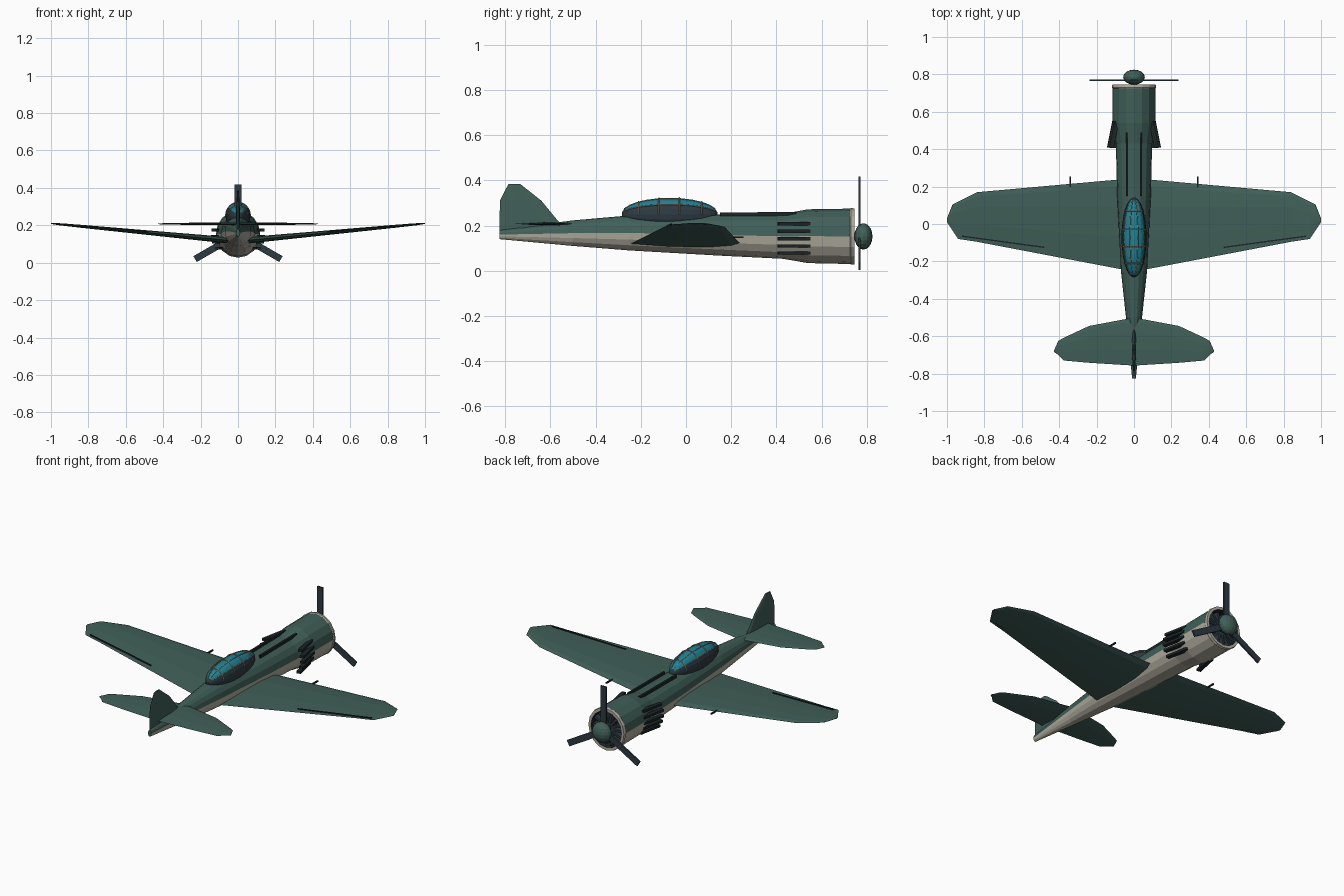
import bpy, bmesh, math
from mathutils import Vector, Matrix

old = bpy.data.objects.get("Cube")
if old:
    bpy.data.objects.remove(old, do_unlink=True)


def material(name, rgb):
    m = bpy.data.materials.new(name)
    m.use_nodes = True
    m.diffuse_color = (*rgb, 1)
    m.node_tree.nodes["Principled BSDF"].inputs["Base Color"].default_value = (*rgb, 1)
    return m


GREEN = material("dark_green", (0.052, 0.115, 0.098))
CREAM = material("belly_cream", (0.44, 0.42, 0.35))
METAL = material("blade_slate", (0.026, 0.042, 0.054))
BLACK = material("exhaust_black", (0.012, 0.018, 0.020))
GLASS = material("canopy_glass", (0.015, 0.22, 0.29))
TAN = material("frame_tan", (0.30, 0.26, 0.19))


def finish(name, bm, mats):
    bmesh.ops.recalc_face_normals(bm, faces=bm.faces)
    mesh = bpy.data.meshes.new(name)
    bm.to_mesh(mesh)
    bm.free()
    for m in mats:
        mesh.materials.append(m)
    ob = bpy.data.objects.new(name, mesh)
    bpy.context.collection.objects.link(ob)
    return ob


def loft(name, rings, mats, rule=None):
    """Skin closed rings of points; rule(section, side) picks the material."""
    bm = bmesh.new()
    rows = [[bm.verts.new(p) for p in ring] for ring in rings]
    n = len(rows[0])
    for s in range(len(rows) - 1):
        for i in range(n):
            j = (i + 1) % n
            f = bm.faces.new((rows[s][i], rows[s][j], rows[s + 1][j], rows[s + 1][i]))
            f.material_index = rule(s, i) if rule else 0
    for s, row in ((0, rows[0]), (len(rows) - 1, rows[-1])):
        f = bm.faces.new(row)
        f.material_index = rule(s, 0) if rule else 0
    return finish(name, bm, mats)


def ellipse(y, zc, rx, rz, n):
    return [(rx * math.cos(math.tau * i / n), y, zc + rz * math.sin(math.tau * i / n))
            for i in range(n)]


def airfoil(lead, trail, half):
    """Points (chord position, thickness) of a simple wing section."""
    shape = ((0.08, 0.6), (0.3, 1), (0.65, 0.75))
    top = [(lead + (trail - lead) * t, half * h) for t, h in shape]
    return [(lead, 0)] + top + [(trail, 0)] + [(c, -h) for c, h in reversed(top)]


def bar(name, p, q, width, depth, normal, mat):
    """Box from p to q, with its depth along the normal."""
    p, q = Vector(p), Vector(q)
    d = (q - p).normalized()
    side = Vector(normal).cross(d).normalized()
    rot = Matrix((side, d.cross(side), d)).transposed().to_4x4()
    bm = bmesh.new()
    bmesh.ops.create_cube(bm, size=1, matrix=Matrix.Translation((p + q) / 2) @ rot
                          @ Matrix.Diagonal((width, depth, (q - p).length, 1)))
    return finish(name, bm, [mat])


def tube(name, pts, radius, mat):
    cu = bpy.data.curves.new(name, "CURVE")
    cu.dimensions = "3D"
    cu.bevel_depth = radius
    cu.bevel_resolution = 0
    sp = cu.splines.new("POLY")
    sp.points.add(len(pts) - 1)
    for pt, co in zip(sp.points, pts):
        pt.co = (*co, 1)
    cu.materials.append(mat)
    ob = bpy.data.objects.new(name, cu)
    bpy.context.collection.objects.link(ob)
    bpy.ops.object.select_all(action="DESELECT")
    ob.select_set(True)
    bpy.context.view_layer.objects.active = ob
    bpy.ops.object.convert(target="MESH")


# Fuselage and cowling: y, bottom, top, half width; last rows turn into the intake
SIDES = 16
body = [(-0.825, 0.14, 0.18, 0.010), (-0.5, 0.11, 0.223, 0.043),
        (-0.25, 0.09, 0.245, 0.070), (0.15, 0.067, 0.25, 0.090),
        (0.43, 0.053, 0.252, 0.097), (0.54, 0.034, 0.272, 0.115),
        (0.725, 0.03, 0.275, 0.115), (0.73, 0.027, 0.278, 0.119),
        (0.745, 0.029, 0.276, 0.116), (0.745, 0.046, 0.259, 0.1),
        (0.69, 0.046, 0.259, 0.1)]


def body_rule(s, i):
    if s >= 9:
        return 2
    return 1 if s >= 6 or i >= SIDES // 2 else 0


loft("fuselage", [ellipse(y, (b + t) / 2, w, (t - b) / 2, SIDES) for y, b, t, w in body],
     [GREEN, CREAM, BLACK], body_rule)


# Main wing and tailplane: x, leading edge, trailing edge, half thickness
def span(name, stations, z0, rise):
    full = [(-x, *r) for x, *r in reversed(stations)] + stations[1:]
    loft(name, [[(x, y, z0 + rise * abs(x) + h) for y, h in airfoil(a, b, t)]
                for x, a, b, t in full], [GREEN])


span("main_wing", [(0, 0.245, -0.255, 0.018), (0.84, 0.17, -0.095, 0.008),
                   (0.94, 0.12, -0.08, 0.006), (0.97, 0.105, -0.035, 0.005),
                   (1.0, 0.03, 0.01, 0.002)], 0.115, 0.095)
span("tailplane", [(0, -0.5, -0.757, 0.008), (0.24, -0.545, -0.742, 0.006),
                   (0.375, -0.608, -0.73, 0.004), (0.405, -0.625, -0.7, 0.003),
                   (0.427, -0.675, -0.685, 0.002)], 0.208, 0)

# Tail fin: z, leading edge, trailing edge, half thickness
fin = [(0.16, -0.5, -0.825, 0.012), (0.225, -0.57, -0.825, 0.012),
       (0.31, -0.64, -0.823, 0.009), (0.36, -0.703, -0.798, 0.006),
       (0.385, -0.735, -0.785, 0.004)]
loft("tail_fin", [[(h, y, z) for y, h in airfoil(a, b, t)] for z, a, b, t in fin], [GREEN])

# Canopy: navy sill with glazed top
CY, CZ, RX, RY, RZ, CN = -0.072, 0.25, 0.067, 0.213, 0.073, 20


def canopy_ring(y, grow=0.0):
    k = math.sqrt(max(0, 1 - ((y - CY) / RY) ** 2))
    return ellipse(y, CZ, RX * k + grow, RZ * k + grow, CN)


ys = [CY - RY * math.cos(math.pi * (0.03 + 0.94 * i / 12)) for i in range(13)]
loft("canopy", [canopy_ring(y) for y in ys], [METAL, GLASS],
     lambda s, i: 1 if 2 <= i < 8 and 0 < s < 11 else 0)
for k, y in enumerate((-0.21, -0.12, -0.03, 0.07)):
    tube(f"canopy_hoop_{k}", canopy_ring(y, 0.001)[:CN // 2 + 1], 0.003, TAN)
for i in (2, 4, 6, 8):
    tube(f"canopy_rail_{i}", [canopy_ring(y, 0.001)[i] for y in ys[1:-1]], 0.0025, TAN)

# Propeller, spinner and shaft
HUB = Vector((0, 0.768, 0.152))
bm = bmesh.new()
bmesh.ops.create_uvsphere(bm, u_segments=16, v_segments=10, radius=1,
                          matrix=Matrix.Translation((0, 0.785, 0.152))
                          @ Matrix.Diagonal((0.058, 0.04, 0.058, 1)))
finish("spinner", bm, [GREEN])
bar("propeller_shaft", (0, 0.69, 0.152), (0, 0.78, 0.152), 0.035, 0.035, (0, 0, 1), METAL)
for k in range(3):
    a = math.pi / 2 + math.tau * k / 3
    d = Vector((math.cos(a), 0, math.sin(a)))
    bar(f"propeller_blade_{k}", HUB + d * 0.03, HUB + d * 0.265, 0.036, 0.009, (0, 1, 0), METAL)

# Radial engine cylinders inside the intake
for k in range(14):
    a = math.tau * k / 14
    d = Vector((math.cos(a), 0, math.sin(a)))
    c = Vector((0, 0.71, 0.152))
    bar(f"engine_cylinder_{k}", c + d * 0.015, c + d * 0.099, 0.013, 0.03, (0, 1, 0), METAL)

for s, side in ((1, "left"), (-1, "right")):
    # Exhaust pipes flaring out behind the cowling
    for k, z in enumerate((0.208, 0.175, 0.142, 0.11, 0.078)):
        x = 0.115 * math.sqrt(1 - ((z - 0.152) / 0.122) ** 2)
        bar(f"{side}_exhaust_{k}", (s * (x - 0.01), 0.548, z), (s * (x + 0.018), 0.408, z),
            0.024, 0.014, (0, 0, 1), BLACK)
    # Nose gun troughs
    bar(f"{side}_nose_gun", (s * 0.037, 0.15, 0.25), (s * 0.037, 0.49, 0.252),
        0.012, 0.016, (0, 0, 1), BLACK)
    # Wing guns and aileron gaps
    bar(f"{side}_wing_gun", (s * 0.342, 0.19, 0.148), (s * 0.342, 0.255, 0.148),
        0.008, 0.008, (0, 0, 1), BLACK)
    bar(f"{side}_aileron_gap", (s * 0.48, -0.125, 0.164), (s * 0.92, -0.065, 0.205),
        0.007, 0.008, (0, 0, 1), BLACK)
